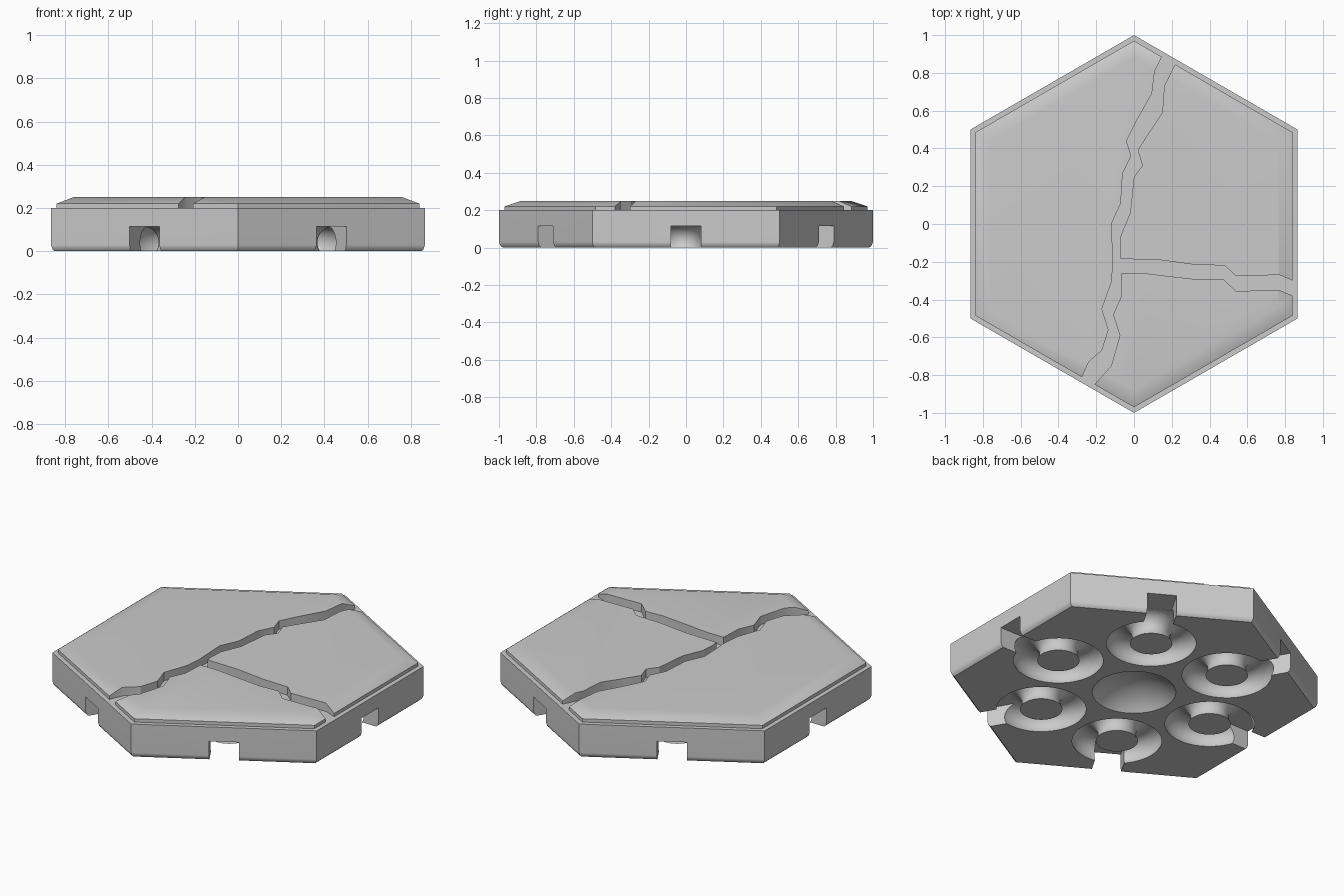
import bpy, bmesh, math
from mathutils import Matrix, Vector

old = bpy.data.objects.get("Cube")
if old:
    bpy.data.objects.remove(old, do_unlink=True)

stone = bpy.data.materials.new("stone_grey")
stone.use_nodes = True
colour = (0.6, 0.6, 0.6, 1)
stone.diffuse_color = colour
stone.node_tree.nodes["Principled BSDF"].inputs["Base Color"].default_value = colour


def make_object(name, bm):
    bmesh.ops.recalc_face_normals(bm, faces=bm.faces[:])
    mesh = bpy.data.meshes.new(name)
    bm.to_mesh(mesh)
    bm.free()
    mesh.materials.append(stone)
    obj = bpy.data.objects.new(name, mesh)
    bpy.context.collection.objects.link(obj)
    return obj


def bridge(bm, a, b):
    for i in range(len(a)):
        j = (i + 1) % len(a)
        bm.faces.new((a[i], a[j], b[j], b[i]))


def hex_loft(name, levels):
    """Stack hexagon rings given as (height, corner radius)."""
    bm = bmesh.new()
    rings = []
    for z, r in levels:
        turns = [math.radians(60 * k + 30) for k in range(6)]
        rings.append([bm.verts.new((r * math.cos(t), r * math.sin(t), z)) for t in turns])
    for a, b in zip(rings, rings[1:]):
        bridge(bm, a, b)
    bm.faces.new(rings[0])
    bm.faces.new(rings[-1])
    return make_object(name, bm)


def prism(name, outline, low, high):
    bm = bmesh.new()
    a, b = ([bm.verts.new((x, y, z)) for x, y in outline] for z in (low, high))
    bridge(bm, a, b)
    bm.faces.new(a)
    bm.faces.new(b)
    return make_object(name, bm)


def cut(target, cutter):
    cutter.hide_render = True
    mod = target.modifiers.new("cut", 'BOOLEAN')
    mod.operation = 'DIFFERENCE'
    mod.solver = 'EXACT'
    mod.object = cutter
    bpy.context.view_layer.objects.active = target
    bpy.ops.object.modifier_apply(modifier=mod.name)
    bpy.data.objects.remove(cutter, do_unlink=True)


def smooth(obj):
    bpy.ops.object.select_all(action='DESELECT')
    obj.select_set(True)
    bpy.context.view_layer.objects.active = obj
    bpy.ops.object.shade_smooth_by_angle(angle=math.radians(30))
    mod = obj.modifiers.new("weighted_normals", 'WEIGHTED_NORMAL')
    mod.keep_sharp = True


# Hexagonal base with a softened lower rim
base = hex_loft("tile_base", [(0, 0.98), (0.01, 0.992), (0.03, 1), (0.2, 1)])

# Six ring grooves on the underside, one behind the middle of each side
RING, TUBE, TUBE_Z, REACH = 0.177, 0.075, 0.04, 0.53
AROUND, SECTION = 48, 28
bm = bmesh.new()
for k in range(6):
    turn = math.radians(60 * k)
    centre = Vector((REACH * math.cos(turn), REACH * math.sin(turn), TUBE_Z))
    rings = []
    for i in range(AROUND):
        spin = Matrix.Rotation(math.tau * i / AROUND, 3, 'Z')
        ring = []
        for j in range(SECTION):
            t = math.tau * (j + 0.5) / SECTION
            p = Vector((RING + TUBE * math.cos(t), 0, TUBE * math.sin(t)))
            ring.append(bm.verts.new(centre + spin @ p))
        rings.append(ring)
    for i in range(AROUND):
        bridge(bm, rings[i], rings[(i + 1) % AROUND])
cut(base, make_object("groove_cutter", bm))

# Notches opening each groove to the side
bm = bmesh.new()
for k in range(6):
    place = (Matrix.Rotation(math.radians(60 * k), 4, 'Z')
             @ Matrix.Translation((0.83, 0, 0.015))
             @ Matrix.Diagonal((0.24, 0.16, 0.2, 1)))
    bmesh.ops.create_cube(bm, size=1, matrix=place)
cut(base, make_object("notch_cutter", bm))

# Shallow round dimple in the middle of the underside
OPENING, DEPTH = 0.225, 0.1
radius = (OPENING ** 2 + DEPTH ** 2) / (2 * DEPTH)
bm = bmesh.new()
bmesh.ops.create_uvsphere(bm, u_segments=48, v_segments=48, radius=radius,
                          matrix=Matrix.Translation((0, 0, DEPTH - radius)))
cut(base, make_object("dimple_cutter", bm))
smooth(base)

# Bevelled top layer, split by a forked crack into three slabs
slabs = hex_loft("cracked_top_slabs", [(0.2, 0.97), (0.22, 0.97), (0.25, 0.88)])
large_slab_edge = [
    (.19, .97), (.15, .89), (.11, .81), (.095, .69), (.01, .54), (-.04, .44),
    (-.015, .36), (-.06, .27), (-.07, .11), (-.12, 0), (-.11, -.2), (-.12, -.31),
    (-.17, -.45), (-.135, -.56), (-.17, -.67), (-.24, -.73), (-.275, -.81), (-.32, -.88)]
front_slab_edge = [
    (-.25, -.92), (-.21, -.85), (-.12, -.75), (-.075, -.59), (-.11, -.48), (-.07, -.39),
    (-.065, -.26), (.05, -.26), (.17, -.275), (.35, -.295), (.47, -.29), (.54, -.355),
    (.77, -.35), (.84, -.38), (.9, -.4)]
back_slab_edge = [
    (.9, -.32), (.84, -.3), (.77, -.27), (.54, -.275), (.48, -.22), (.32, -.215),
    (.13, -.19), (-.07, -.185), (-.075, -.14), (-.07, -.06), (-.02, .06), (0, .25),
    (.045, .31), (.02, .39), (.07, .47), (.15, .59), (.16, .73), (.22, .85), (.26, .93)]
crack = large_slab_edge + front_slab_edge + back_slab_edge
cut(slabs, prism("crack_cutter", crack, 0.1, 0.4))
smooth(slabs)
